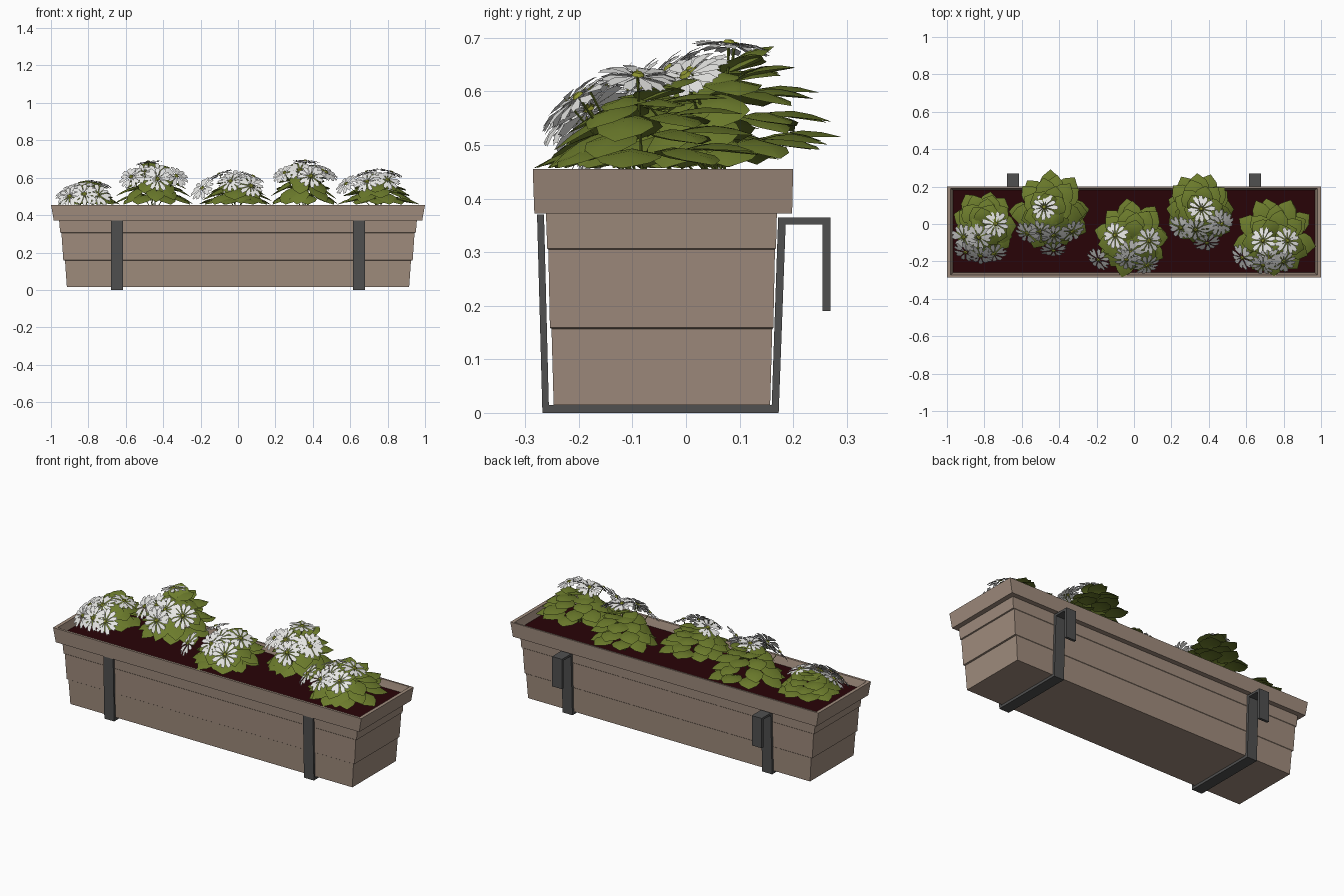
import bpy, bmesh, math, random
from mathutils import Vector

random.seed(4)
if "Cube" in bpy.data.objects:
    bpy.data.objects.remove(bpy.data.objects["Cube"], do_unlink=True)


def material(name, rgb):
    m = bpy.data.materials.new(name)
    m.use_nodes = True
    m.diffuse_color = (*rgb, 1)
    m.node_tree.nodes["Principled BSDF"].inputs["Base Color"].default_value = (*rgb, 1)
    return m


WOOD = material("brown wood", (0.35, 0.262, 0.205))
SOIL = material("dark red soil", (0.022, 0.001, 0.002))
METAL = material("dark grey metal", (0.08, 0.08, 0.08))
LEAF = material("olive green leaf", (0.15, 0.2, 0.025))
PETAL = material("white petal", (0.85, 0.85, 0.83))
HEART = material("yellow green centre", (0.27, 0.3, 0.03))


def finish(bm, name, mats, fix_normals=True):
    if fix_normals:
        bmesh.ops.recalc_face_normals(bm, faces=bm.faces)
    mesh = bpy.data.meshes.new(name)
    bm.to_mesh(mesh)
    bm.free()
    for m in mats:
        mesh.materials.append(m)
    ob = bpy.data.objects.new(name, mesh)
    bpy.context.collection.objects.link(ob)
    bpy.ops.object.select_all(action="DESELECT")
    ob.select_set(True)
    bpy.context.view_layer.objects.active = ob
    bpy.ops.object.shade_smooth_by_angle(angle=math.radians(30))


def loft(name, rings, mat, closed=False):
    """Stack of rectangles given as (half width, front y, back y, z)."""
    bm = bmesh.new()
    loops = [[bm.verts.new(p) for p in ((-w, f, z), (w, f, z), (w, b, z), (-w, b, z))]
             for w, f, b, z in rings]
    pairs = list(zip(loops, loops[1:]))
    if closed:
        pairs.append((loops[-1], loops[0]))
    else:
        bm.faces.new(loops[0])
        bm.faces.new(loops[-1])
    for lo, hi in pairs:
        for i in range(4):
            j = (i + 1) % 4
            bm.faces.new((lo[i], lo[j], hi[j], hi[i]))
    finish(bm, name, [mat])


# Stepped trough, hollow rim and soil
loft("trough_body", [
    (0.915, -0.247, 0.157, 0.015), (0.925, -0.251, 0.161, 0.157),
    (0.934, -0.254, 0.163, 0.159), (0.944, -0.257, 0.166, 0.305),
    (0.951, -0.259, 0.168, 0.307), (0.958, -0.262, 0.17, 0.39)], WOOD)
loft("trough_rim", [
    (0.985, -0.283, 0.198, 0.372), (1.0, -0.286, 0.2, 0.455),
    (0.98, -0.272, 0.19, 0.455), (0.964, -0.256, 0.18, 0.4),
    (0.95, -0.25, 0.165, 0.372)], WOOD, closed=True)
loft("soil", [(0.965, -0.257, 0.181, 0.395), (0.968, -0.26, 0.183, 0.412)], SOIL)

# Hanging brackets, a bent strap on each side
STRAP = [(-0.278, 0.37), (-0.268, 0), (0.173, 0), (0.186, 0.352), (0.255, 0.352),
         (0.255, 0.19), (0.27, 0.19), (0.27, 0.365), (0.172, 0.365),
         (0.16, 0.015), (-0.256, 0.015), (-0.265, 0.37)]
for side, label in ((-1, "right"), (1, "left")):
    bm = bmesh.new()
    face = bm.faces.new([bm.verts.new((side * 0.648 - 0.032, y, z)) for y, z in STRAP])
    out = bmesh.ops.extrude_face_region(bm, geom=[face])
    bmesh.ops.translate(bm, vec=(0.064, 0, 0),
                        verts=[v for v in out["geom"] if isinstance(v, bmesh.types.BMVert)])
    finish(bm, label + "_bracket", [METAL])


def add_leaf(bm, start, end, width, arch):
    """Pointed leaf folded along its midrib."""
    across = (end - start).cross(Vector((0, 0, 1))).normalized()
    rows = []
    for t, w in ((0, 0.2), (0.25, 0.75), (0.5, 1), (0.75, 0.75), (1, 0.03)):
        mid = start.lerp(end, t) + Vector((0, 0, arch * math.sin(math.pi * t)))
        lift = Vector((0, 0, -0.1 * width * w))
        off = across * width * w / 2
        rows.append([bm.verts.new(p) for p in (mid - off + lift, mid, mid + off + lift)])
    for a, b in zip(rows, rows[1:]):
        for i in (0, 1):
            bm.faces.new((a[i], a[i + 1], b[i + 1], b[i]))


def add_foliage(name, cx, cy, radius, height):
    bm = bmesh.new()
    base = 0.435
    # base radius, tip radius, base height, tip height, leaf count
    for r0, r1, h0, h1, n in ((0.4, 1.0, 0.38, 0.08, 9), (0.32, 0.93, 0.6, 0.3, 8),
                              (0.22, 0.8, 0.8, 0.52, 7), (0.1, 0.64, 0.93, 0.77, 6),
                              (0, 0.45, 1.0, 0.95, 5)):
        turn = random.random() * math.tau
        for i in range(n):
            a = turn + (i + random.uniform(-0.2, 0.2)) * math.tau / n
            k = random.uniform(0.9, 1.06)
            d = Vector((math.cos(a), math.sin(a), 0))
            # leaves droop at the front and sides and lie level, longer, at the back
            tilt = d.y * (0.28 if d.y > 0 else 0.15)
            tip_z = base + height * (h1 + tilt + random.uniform(-0.05, 0.05))
            start = Vector((cx, cy, base + height * h0)) + d * radius * r0
            end = Vector((cx, cy, max(tip_z, 0.457))) + d * radius * r1 * k
            end.y += max(d.y, 0) * 0.1 * radius
            add_leaf(bm, start, end, random.uniform(0.1, 0.125), 0.014)
    finish(bm, name, [LEAF], fix_normals=False)


def add_flower(bm, pos, normal, root, size):
    turn = normal.to_track_quat("Z", "Y")

    def vert(r, a, z):
        return bm.verts.new(pos + turn @ Vector((r * math.cos(a), r * math.sin(a), z)) * size)

    # broad notched petals that curl down a little at the tip
    n = 12
    for i in range(n):
        a = (i + random.uniform(-0.12, 0.12)) * math.tau / n
        s = random.uniform(0.92, 1.06)
        z = 0.03 * (i % 2)
        bm.faces.new([vert(r * s, a + o, z + h) for r, o, h in (
            (0.1, 0, 0), (0.7, -0.24, 0), (0.98, -0.1, -0.08), (0.92, 0, -0.06),
            (0.98, 0.1, -0.08), (0.7, 0.24, 0))])
    # domed centre
    low = [vert(0.17, i * math.tau / 8, 0.04) for i in range(8)]
    high = [vert(0.1, i * math.tau / 8, 0.12) for i in range(8)]
    bm.faces.new(high).material_index = 1
    for i in range(8):
        j = (i + 1) % 8
        bm.faces.new((low[i], low[j], high[j], high[i])).material_index = 1
    # thin stem
    ends = [[bm.verts.new(p + Vector((math.cos(t), math.sin(t), 0)) * 0.003)
             for t in (0, math.tau / 3, 2 * math.tau / 3)]
            for p in (root, pos - normal * 0.003)]
    for i in range(3):
        j = (i + 1) % 3
        bm.faces.new((ends[0][i], ends[0][j], ends[1][j], ends[1][i])).material_index = 2


# Plants: centre x, centre y, radius, leaf height, flower top, flower positions
PLANTS = [
    (-0.8, -0.01, 0.175, 0.12, 0.585,
     ((-0.91, -0.07), (-0.83, -0.07), (-0.74, 0), (-0.9, -0.15), (-0.82, -0.17), (-0.75, -0.16))),
    (-0.45, 0.06, 0.21, 0.2, 0.69,
     ((-0.48, 0.09), (-0.5, -0.04), (-0.33, -0.04), (-0.43, -0.14), (-0.57, -0.05), (-0.43, -0.06))),
    (-0.01, -0.08, 0.2, 0.14, 0.64,
     ((-0.1, -0.06), (0.08, -0.09), (-0.19, -0.19), (-0.04, -0.19), (0.07, -0.22), (-0.02, -0.15))),
    (0.35, 0.07, 0.19, 0.2, 0.69,
     ((0.36, 0.08), (0.45, 0.01), (0.25, -0.02), (0.39, -0.1), (0.33, -0.03), (0.47, 0))),
    (0.75, -0.08, 0.215, 0.15, 0.645,
     ((0.69, -0.09), (0.82, -0.09), (0.58, -0.18), (0.69, -0.22), (0.8, -0.2), (0.72, -0.18))),
]
for number, (cx, cy, radius, height, top, heads) in enumerate(PLANTS, 1):
    add_foliage(f"plant_{number}_leaves", cx, cy, radius, height)
    bm = bmesh.new()
    back = max(y for x, y in heads)
    for x, y in heads:
        pos = Vector((x, y, top - 0.4 * (back - y) - 0.25 * abs(x - cx)))
        normal = Vector(((x - cx) * 5, (y - back) * 8 + 0.1, 1)).normalized()
        add_flower(bm, pos, normal, Vector((cx, cy, 0.41)), 0.075)
    finish(bm, f"plant_{number}_flowers", [PETAL, HEART, LEAF], fix_normals=False)
